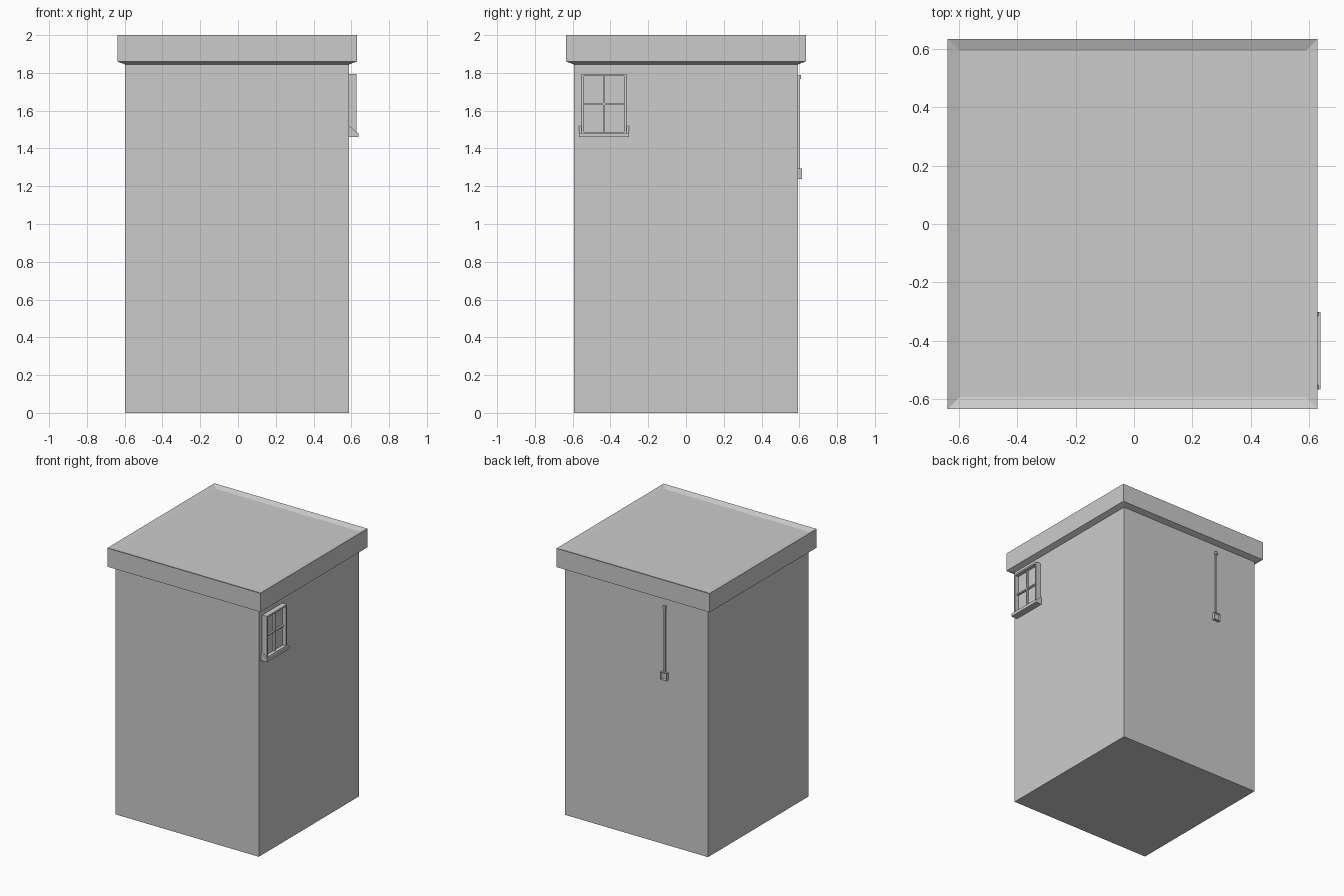
import bpy, bmesh
from mathutils import Vector

if "Cube" in bpy.data.objects:
    bpy.data.objects.remove(bpy.data.objects["Cube"])

CX = -0.005            # tower centre in x
WALL = CX + 0.593      # right wall plane
BACK = 0.593           # back wall plane


def finish(name, bm):
    bmesh.ops.recalc_face_normals(bm, faces=bm.faces)
    me = bpy.data.meshes.new(name)
    bm.to_mesh(me)
    bm.free()
    ob = bpy.data.objects.new(name, me)
    bpy.context.collection.objects.link(ob)
    return ob


def add_box(bm, x, y, z):
    lo, hi = Vector((x[0], y[0], z[0])), Vector((x[1], y[1], z[1]))
    r = bmesh.ops.create_cube(bm, size=1)
    for v in r["verts"]:
        v.co = (lo + hi) / 2 + v.co * (hi - lo)


def boxes(name, parts):
    bm = bmesh.new()
    for p in parts:
        add_box(bm, *p)
    return finish(name, bm)


# Tower walls with flared, lipped flat roof: stacked square rings
bm = bmesh.new()
rings = []
for h, z in ((0.593, 0), (0.593, 1.845), (0.634, 1.86), (0.634, 2.0), (0.593, 1.985)):
    rings.append([bm.verts.new((CX + sx * h, sy * h, z))
                  for sx, sy in ((-1, -1), (1, -1), (1, 1), (-1, 1))])
for a, b in zip(rings, rings[1:]):
    for i in range(4):
        j = (i + 1) % 4
        bm.faces.new((a[i], a[j], b[j], b[i]))
bm.faces.new(rings[0])
bm.faces.new(rings[-1])
finish("tower", bm)

# Window frame on the right wall
Y0, Y1, Z0, Z1, T = -0.553, -0.315, 1.475, 1.795, 0.012
OUT = 0.627
boxes("window_frame", [
    ((WALL, OUT), (Y0, Y0 + T), (Z0, Z1)),
    ((WALL, OUT), (Y1 - T, Y1), (Z0, Z1)),
    ((WALL, OUT), (Y0 + T, Y1 - T), (Z1 - T, Z1)),
    ((WALL, OUT), (Y0 + T, Y1 - T), (Z0, Z0 + T)),
])

# Glazing bars and glass
ym, zm = (Y0 + Y1) / 2, 1.635
boxes("window_bars", [
    ((0.596, 0.612), (ym - 0.005, ym + 0.005), (Z0 + T, Z1 - T)),
    ((0.596, 0.612), (Y0 + T, Y1 - T), (zm - 0.005, zm + 0.005)),
])
boxes("window_glass", [((WALL, 0.598), (Y0 + T, Y1 - T), (Z0 + T, Z1 - T))])

# Sill with sloped cheeks beside the frame
boxes("window_sill", [((WALL, 0.639), (-0.567, -0.302), (1.46, 1.483))])
for side, ya, yb in (("left", -0.567, Y0), ("right", Y1, -0.302)):
    bm = bmesh.new()
    tri = ((WALL, 1.483), (0.632, 1.483), (WALL, 1.52))
    f = bm.faces.new([bm.verts.new((x, ya, z)) for x, z in tri])
    r = bmesh.ops.extrude_face_region(bm, geom=[f])
    bmesh.ops.translate(bm, vec=(0, yb - ya, 0),
                        verts=[v for v in r["geom"] if isinstance(v, bmesh.types.BMVert)])
    bm.faces.new([v for v in f.verts]) if not f.is_valid else None
    finish("sill_cheek_" + side, bm)

# Conduit, clip and switch box on the back wall
SX = -0.243
boxes("conduit", [((SX - 0.006, SX + 0.006), (BACK, 0.602), (1.28, 1.78))])
boxes("conduit_clip", [((SX - 0.01, SX + 0.01), (BACK, 0.609), (1.768, 1.79))])
bm = bmesh.new()
add_box(bm, (SX - 0.026, SX + 0.026), (BACK - 0.002, 0.613), (1.238, 1.293))
face = [f for f in bm.faces if f.calc_center_median().y > 0.61]
bmesh.ops.inset_individual(bm, faces=face, thickness=0.009, depth=0)
bmesh.ops.translate(bm, verts=face[0].verts, vec=(0, -0.008, 0))
finish("switch_box", bm)
